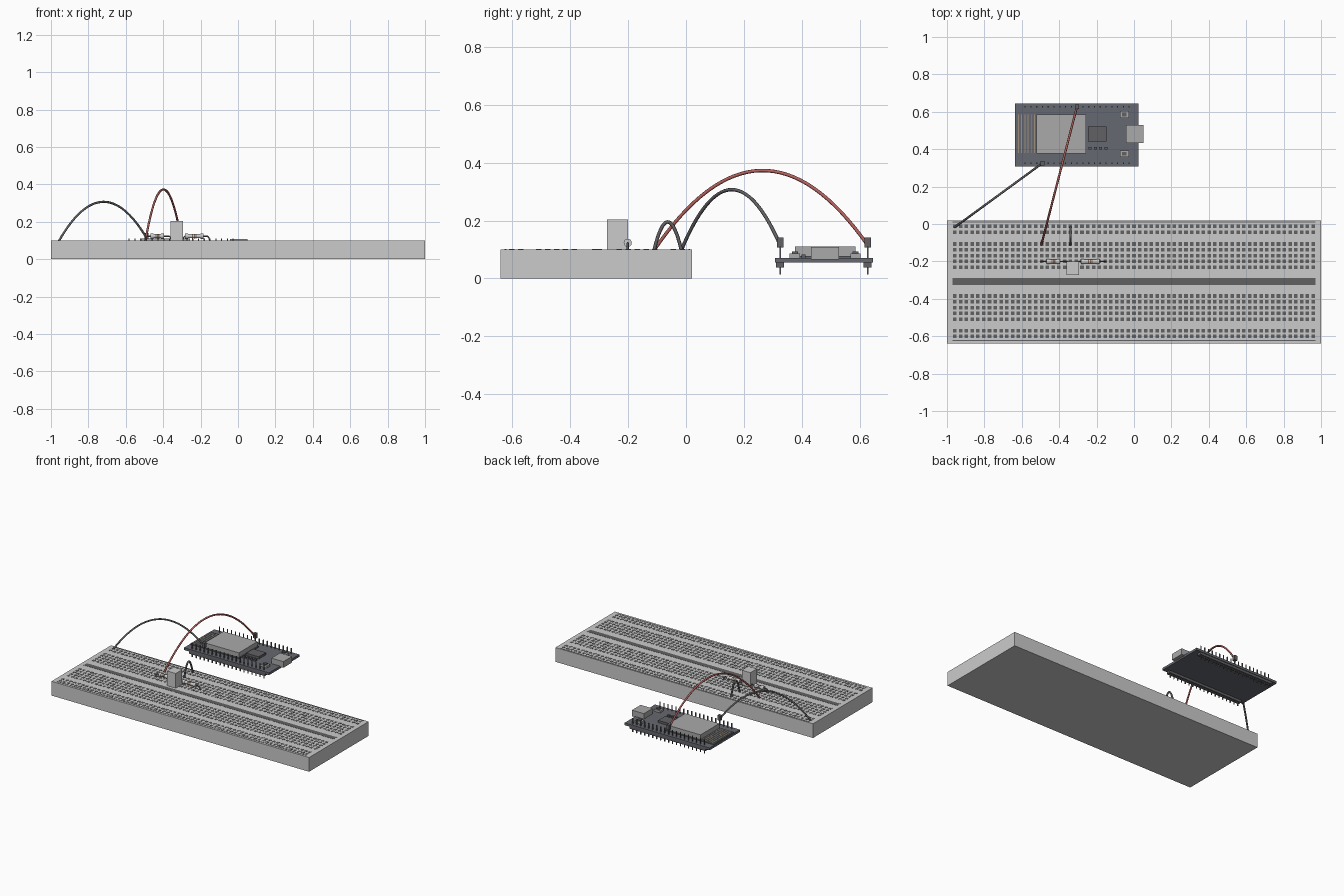
import bpy, bmesh, math
from mathutils import Vector, Matrix

if "Cube" in bpy.data.objects:
    bpy.data.objects.remove(bpy.data.objects["Cube"])


def mat(name, c):
    m = bpy.data.materials.new(name)
    m.diffuse_color = (*c, 1)
    m.use_nodes = True
    m.node_tree.nodes["Principled BSDF"].inputs["Base Color"].default_value = m.diffuse_color
    return m


DARK = mat("dark", (0.12, 0.12, 0.13))
PCB = mat("circuit_board", (0.13, 0.14, 0.16))
HOLE = mat("hole", (0.12, 0.12, 0.12))
METAL = mat("metal", (0.4, 0.4, 0.41))
PIN = mat("pin", (0.15, 0.15, 0.16))
RED = mat("red_wire", (0.45, 0.12, 0.11))
BRONZE = mat("bronze", (0.35, 0.28, 0.2))
BAND = mat("band", (0.2, 0.13, 0.1))


def boxes(name, items, material=None):
    """One object from boxes given as (x0, x1, y0, y1, z0, z1)."""
    bm = bmesh.new()
    for x0, x1, y0, y1, z0, z1 in items:
        m = Matrix.Translation(((x0 + x1) / 2, (y0 + y1) / 2, (z0 + z1) / 2)) @ \
            Matrix.Diagonal((x1 - x0, y1 - y0, z1 - z0, 1))
        bmesh.ops.create_cube(bm, size=1, matrix=m)
    me = bpy.data.meshes.new(name)
    bm.to_mesh(me)
    bm.free()
    if material:
        me.materials.append(material)
    ob = bpy.data.objects.new(name, me)
    bpy.context.collection.objects.link(ob)
    return ob


def tube(name, pts, r, material):
    cu = bpy.data.curves.new(name, 'CURVE')
    cu.dimensions = '3D'
    cu.bevel_depth = r
    cu.bevel_resolution = 2
    cu.use_fill_caps = True
    sp = cu.splines.new('POLY')
    sp.points.add(len(pts) - 1)
    for p, co in zip(sp.points, pts):
        p.co = (*co, 1)
    cu.materials.append(material)
    ob = bpy.data.objects.new(name, cu)
    bpy.context.collection.objects.link(ob)
    return ob


def arc_wire(name, a, b, h, material):
    a, b = Vector(a), Vector(b)
    pts = []
    for i in range(33):
        t = i / 32
        pts.append(a.lerp(b, t) + Vector((0, 0, 4 * h * t * (1 - t))))
    tube(name, pts, 0.006, material)


def cyl_x(name, x0, x1, y, z, r, material=None):
    bpy.ops.mesh.primitive_cylinder_add(vertices=20, radius=r, depth=x1 - x0,
        location=((x0 + x1) / 2, y, z), rotation=(0, math.pi / 2, 0))
    ob = bpy.context.object
    ob.name = name
    if material:
        ob.data.materials.append(material)
    bpy.ops.object.shade_smooth_by_angle()


# Breadboard body, centre groove and rail stripes
P = 0.0309
TOP = 0.1
boxes("breadboard", [(-1, 1, -0.64, 0.02, 0, TOP)])
boxes("centre_groove", [(-0.97, 0.97, -0.325, -0.29, TOP - 0.01, TOP + 0.001)], HOLE)
boxes("rail_stripes", [(-0.97, 0.97, y - 0.003, y + 0.003, TOP - 0.005, TOP + 0.001)
                       for y in (0.011, -0.623)], DARK)

# Contact holes
rows = [-0.013, -0.044, -0.57, -0.601]
rows += [-0.107 - i * P for i in range(5)] + [-0.385 - i * P for i in range(5)]
boxes("contact_holes", [(x - 0.0095, x + 0.0095, y - 0.0095, y + 0.0095, TOP - 0.005, TOP + 0.001)
      for y in rows for x in [(i - 31) * P for i in range(63)]], HOLE)

# Controller board
Z = 0.071
boxes("controller_board", [(-0.635, 0.025, 0.308, 0.645, 0.055, Z)], PCB)
pin_rows = (0.325, 0.627)
pin_x = [-0.582 + i * P for i in range(19)]
boxes("header_strips", [(-0.6, -0.01, y - 0.014, y + 0.014, 0.038, 0.055) for y in pin_rows], DARK)
boxes("header_pins", [(x - 0.003, x + 0.003, y - 0.003, y + 0.003, 0.014, 0.11)
                      for y in pin_rows for x in pin_x], PIN)
boxes("radio_base", [(-0.63, -0.25, 0.37, 0.592, Z, Z + 0.006)], PCB)
boxes("radio_shield", [(-0.522, -0.257, 0.376, 0.585, Z, 0.11)], METAL)
boxes("antenna_traces", [(x, x + 0.005, 0.38, 0.585, Z, Z + 0.008)
                         for x in (-0.62, -0.603, -0.586, -0.569, -0.552, -0.535)], BRONZE)
boxes("chip", [(-0.245, -0.147, 0.44, 0.52, Z, 0.087)], DARK)
boxes("small_components", [(x, x + 0.016, 0.398, 0.413, Z, Z + 0.012)
                           for x in (-0.243, -0.215, -0.187, -0.159)], DARK)
boxes("usb_port", [(-0.043, 0.05, 0.432, 0.528, Z - 0.005, 0.109)], METAL)
boxes("push_buttons", [(-0.075, -0.027, y - 0.018, y + 0.018, Z, 0.086) for y in (0.376, 0.585)], METAL)
boxes("button_caps", [(-0.063, -0.039, y - 0.01, y + 0.01, 0.086, 0.093) for y in (0.376, 0.585)], DARK)

# Upright sensor block with legs
boxes("sensor_block", [(-0.36, -0.293, -0.272, -0.2, TOP, 0.203)])

# Resistors with bent leads
for n, (l0, b0, b1, l1) in enumerate([(-0.5, -0.467, -0.395, -0.355),
                                     (-0.297, -0.283, -0.184, -0.15)], 1):
    y, z = -0.201, 0.123
    cyl_x(f"resistor_body_{n}", b0, b1, y, z, 0.011)
    cyl_x(f"resistor_end_a_{n}", b0, b0 + 0.016, y, z, 0.014)
    cyl_x(f"resistor_end_b_{n}", b1 - 0.016, b1, y, z, 0.014)
    for k in (0.4, 0.5, 0.6):
        x = b0 + (b1 - b0) * k
        cyl_x(f"resistor_band_{n}", x - 0.003, x + 0.003, y, z, 0.0115, BAND)
    tube(f"resistor_lead_{n}", [(l0, y, 0.095), (l0 + 0.006, y, 0.116), (l0 + 0.014, y, z),
                                (l1 - 0.014, y, z), (l1 - 0.006, y, 0.116), (l1, y, 0.095)], 0.0035, PIN)

# Jumper wires and their plugs
arc_wire("ground_wire", (-0.957, -0.016, TOP - 0.002), (-0.49, 0.325, 0.115), 0.2, DARK)
arc_wire("power_wire", (-0.495, -0.11, TOP - 0.002), (-0.305, 0.627, 0.115), 0.266, RED)
arc_wire("short_wire", (-0.34, -0.016, TOP - 0.002), (-0.34, -0.11, TOP - 0.002), 0.097, DARK)
boxes("wire_plugs", [(x - 0.011, x + 0.011, y - 0.011, y + 0.011, 0.107, 0.141)
                     for x, y in ((-0.49, 0.325), (-0.305, 0.627))], DARK)
